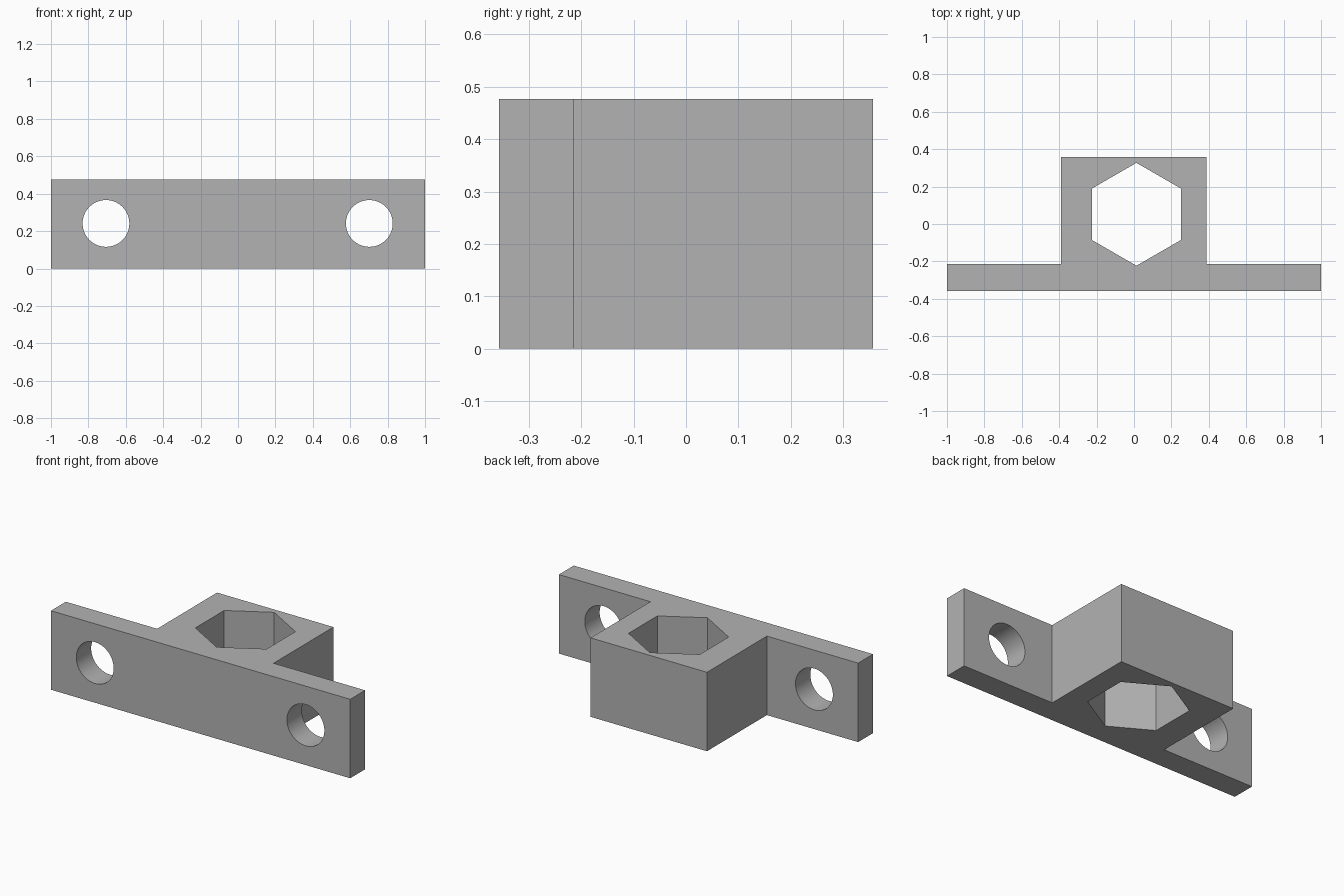
import bpy
import bmesh
import math

cube = bpy.data.objects.get("Cube")
if cube:
    bpy.data.objects.remove(cube, do_unlink=True)

HEIGHT = 0.477
FRONT, STEP, BACK = -0.357, -0.215, 0.357

grey = bpy.data.materials.new("plain_grey")
grey.use_nodes = True
colour = (0.45, 0.45, 0.45, 1)
grey.diffuse_color = colour
grey.node_tree.nodes["Principled BSDF"].inputs["Base Color"].default_value = colour


def prism(name, outline, height):
    """Extrude a closed xy outline upward from z = 0."""
    bm = bmesh.new()
    face = bm.faces.new([bm.verts.new((x, y, 0)) for x, y in outline])
    top = bmesh.ops.extrude_face_region(bm, geom=[face])["geom"]
    verts = [g for g in top if isinstance(g, bmesh.types.BMVert)]
    bmesh.ops.translate(bm, verts=verts, vec=(0, 0, height))
    bmesh.ops.recalc_face_normals(bm, faces=bm.faces)
    mesh = bpy.data.meshes.new(name)
    bm.to_mesh(mesh)
    bm.free()
    mesh.materials.append(grey)
    obj = bpy.data.objects.new(name, mesh)
    bpy.context.collection.objects.link(obj)
    return obj


def cut(target, sides, radius, location, rotation):
    """Drill a straight hole with the given number of sides."""
    bpy.ops.mesh.primitive_cylinder_add(
        vertices=sides, radius=radius, depth=1, location=location, rotation=rotation)
    cutter = bpy.context.object
    cutter.name = "hole_cutter"
    cutter.hide_render = True
    cutter.data.materials.append(grey)
    bpy.ops.object.select_all(action="DESELECT")
    bpy.context.view_layer.objects.active = target
    target.select_set(True)
    mod = target.modifiers.new("hole", "BOOLEAN")
    mod.operation = "DIFFERENCE"
    mod.solver = "EXACT"
    mod.object = cutter
    bpy.ops.object.modifier_apply(modifier=mod.name)
    bpy.data.objects.remove(cutter, do_unlink=True)


# Mounting plate and nut block in one T-shaped body
bracket = prism("mounting_bracket", [
    (-1, FRONT), (1, FRONT), (1, STEP), (0.388, STEP),
    (0.388, BACK), (-0.39, BACK), (-0.39, STEP), (-1, STEP)], HEIGHT)

# Hexagonal nut socket, with corners towards front and back
cut(bracket, 6, 0.275, (0.013, 0.052, HEIGHT / 2), (0, 0, 0))

# Round screw holes through the two wings
for x in (-0.706, 0.702):
    cut(bracket, 64, 0.125, (x, -0.286, 0.241), (math.pi / 2, 0, 0))

bpy.ops.object.shade_smooth_by_angle(angle=math.radians(30))
